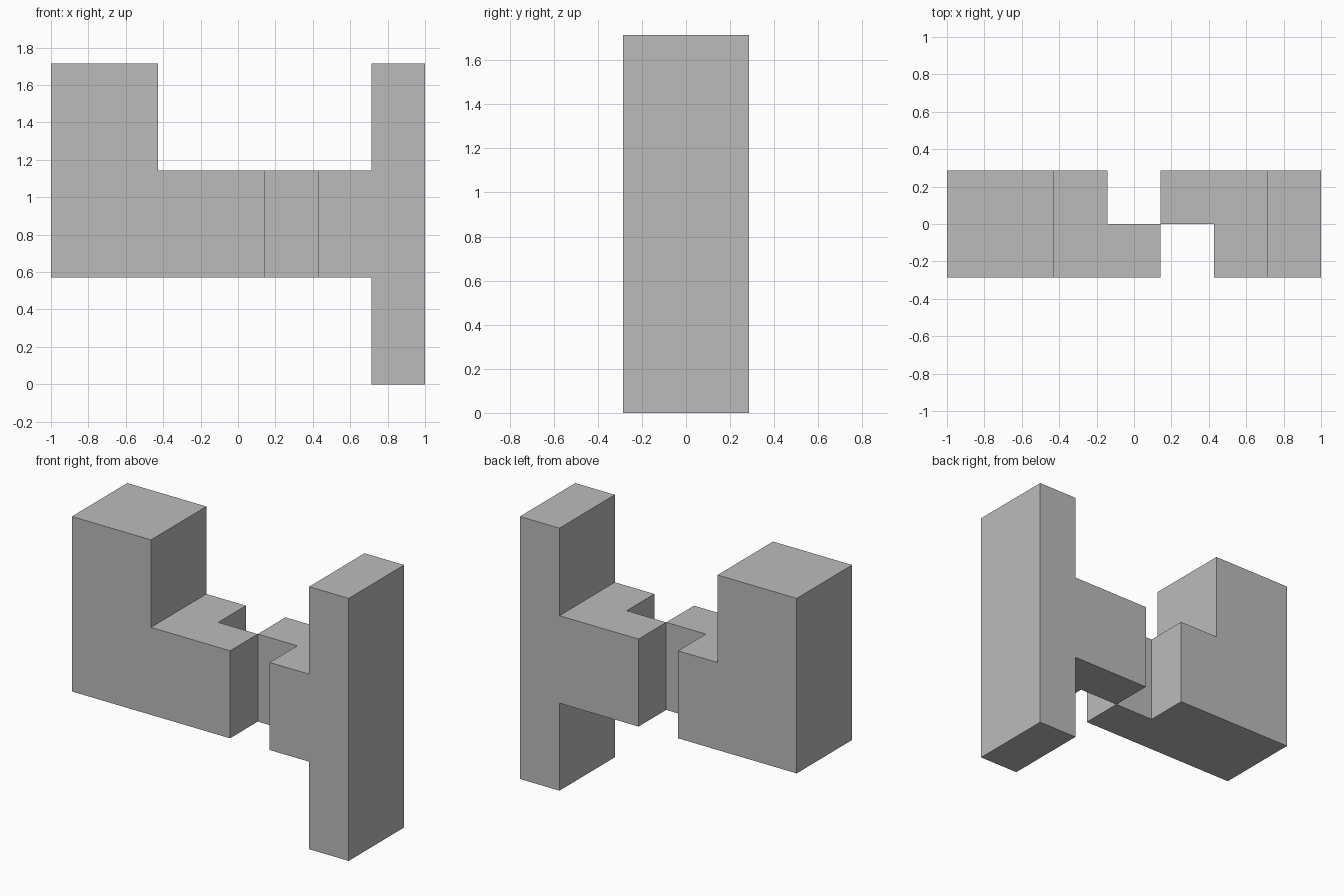
import bpy
import bmesh
from itertools import product
from mathutils import Vector

UNIT = 2 / 7  # edge length of one cube of the puzzle

cube = bpy.data.objects.get("Cube")
if cube:
    bpy.data.objects.remove(cube, do_unlink=True)

grey = bpy.data.materials.new("plain grey")
grey.use_nodes = True
colour = (0.5, 0.5, 0.5, 1)
grey.diffuse_color = colour
grey.node_tree.nodes["Principled BSDF"].inputs["Base Color"].default_value = colour


def block(x, y, z):
    """Unit cells filling the given ranges."""
    return set(product(range(*x), range(*y), range(*z)))


def build(name, cells):
    """Skin a set of unit cells with one closed surface and merge flat faces."""
    bm = bmesh.new()
    for cell in cells:
        for axis, side in product(range(3), (0, 1)):
            near = list(cell)
            near[axis] += 2 * side - 1
            if tuple(near) in cells:
                continue
            u, v = (axis + 1) % 3, (axis + 2) % 3
            ring = []
            for a, b in ((0, 0), (1, 0), (1, 1), (0, 1)):
                p = Vector(cell)
                p[axis] += side
                p[u] += a
                p[v] += b
                p.x -= 3.5
                ring.append(bm.verts.new(p * UNIT))
            bm.faces.new(ring if side else ring[::-1])
    bmesh.ops.remove_doubles(bm, verts=bm.verts, dist=0.001)
    bmesh.ops.dissolve_limit(bm, angle_limit=0.01, verts=bm.verts, edges=bm.edges)
    bmesh.ops.recalc_face_normals(bm, faces=bm.faces)
    mesh = bpy.data.meshes.new(name)
    bm.to_mesh(mesh)
    bm.free()
    mesh.materials.append(grey)
    bpy.context.collection.objects.link(bpy.data.objects.new(name, mesh))


FULL, FRONT, BACK = (-1, 1), (-1, 0), (0, 1)
ARM = (2, 4)

# Thick block with an arm that ends in a front half tongue
build("thick_block_piece",
      block((0, 2), FULL, (2, 6)) | block((2, 3), FULL, ARM) | block((3, 4), FRONT, ARM))

# Tall post with an arm that ends in a back half tongue
build("tall_post_piece",
      block((6, 7), FULL, (0, 6)) | block((5, 6), FULL, ARM) | block((4, 5), BACK, ARM))
